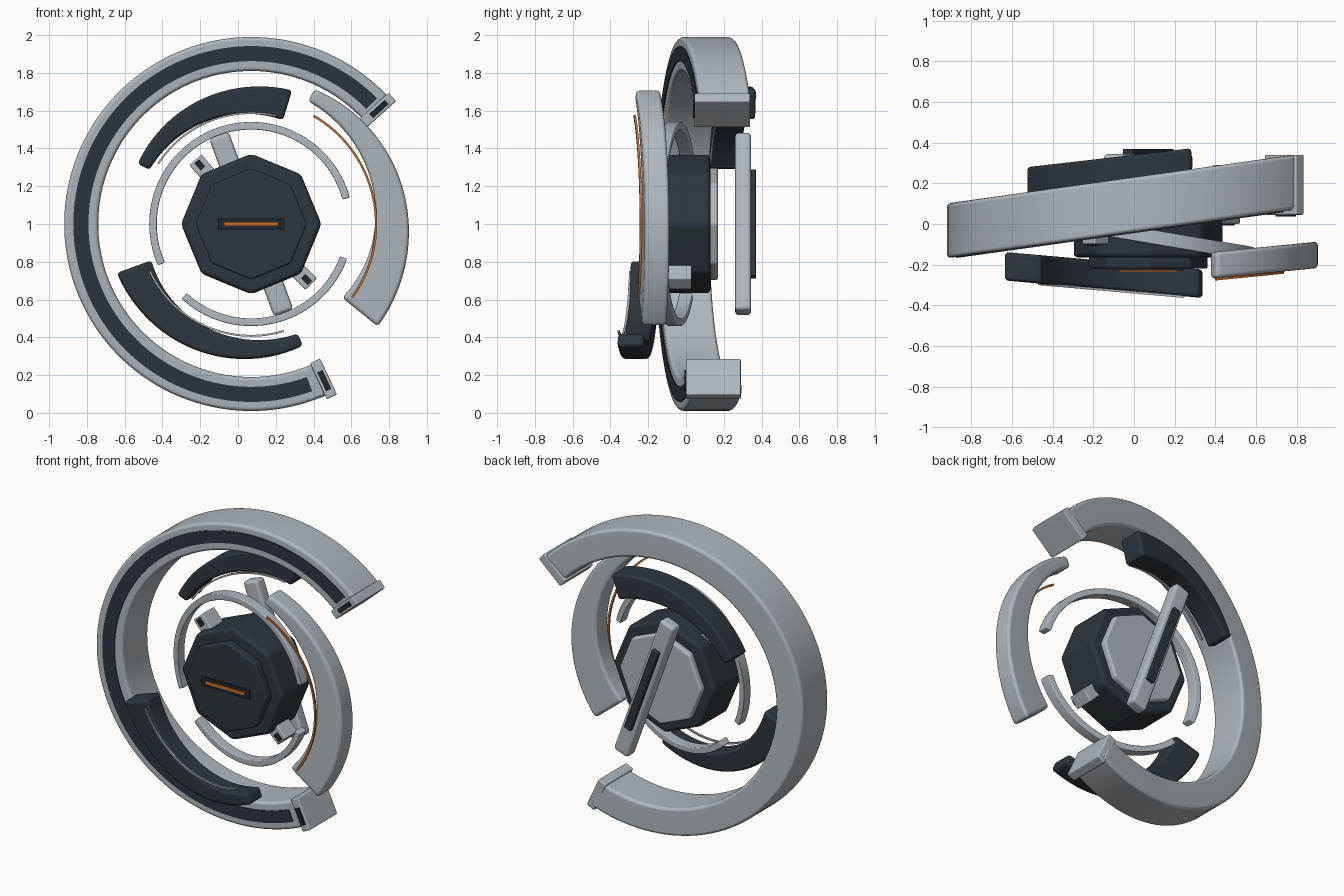
import bpy, bmesh, math
from mathutils import Matrix, Vector

if "Cube" in bpy.data.objects:
    bpy.data.objects.remove(bpy.data.objects["Cube"])

CX, CZ = 0.07, 1.0  # shared axis of all rings


def material(name, rgb):
    m = bpy.data.materials.new(name)
    m.diffuse_color = (*rgb, 1)
    m.use_nodes = True
    m.node_tree.nodes["Principled BSDF"].inputs["Base Color"].default_value = m.diffuse_color
    return m


LIGHT = material("light_grey", (0.43, 0.48, 0.52))
DARK = material("dark_slate", (0.026, 0.037, 0.047))
BLACK = material("deep_slate", (0.015, 0.02, 0.026))
ORANGE = material("orange", (0.58, 0.16, 0.025))


def finish(name, bm, mat, bevel):
    """Round the sharp edges, then make a smooth-shaded object."""
    bmesh.ops.recalc_face_normals(bm, faces=bm.faces)
    if bevel:
        sharp = [e for e in bm.edges if e.calc_face_angle(0) > math.radians(30)]
        bmesh.ops.bevel(bm, geom=sharp, offset=bevel, segments=3, profile=0.5,
                        affect='EDGES', clamp_overlap=True)
    me = bpy.data.meshes.new(name)
    bm.to_mesh(me)
    bm.free()
    me.materials.append(mat)
    ob = bpy.data.objects.new(name, me)
    bpy.context.collection.objects.link(ob)
    bpy.ops.object.select_all(action='DESELECT')
    bpy.context.view_layer.objects.active = ob
    ob.select_set(True)
    bpy.ops.object.shade_smooth_by_angle(angle=math.radians(35))
    if bevel:
        wn = ob.modifiers.new("weighted_normals", 'WEIGHTED_NORMAL')
        wn.keep_sharp = True
    return ob


def arc(name, mat, a0, a1, outer, inner, y, slope, depth, bevel=0.0, n=48):
    """Arc of rectangular section; radii run from start to end, y leans with x."""
    bm = bmesh.new()
    rows = []
    for i in range(n + 1):
        t = i / n
        a = math.radians(a0 + (a1 - a0) * t)
        ro = outer[0] + (outer[1] - outer[0]) * t
        ri = inner[0] + (inner[1] - inner[0]) * t
        row = []
        for r, s in ((ro, -1), (ro, 1), (ri, 1), (ri, -1)):
            x = r * math.cos(a)
            row.append(bm.verts.new((CX + x, y + slope * x + s * depth / 2,
                                     CZ + r * math.sin(a))))
        rows.append(row)
    for p, q in zip(rows, rows[1:]):
        for k in range(4):
            bm.faces.new((p[k], p[(k + 1) % 4], q[(k + 1) % 4], q[k]))
    bm.faces.new(rows[0])
    bm.faces.new(rows[-1])
    return finish(name, bm, mat, bevel)


def box(name, mat, r, angle, length, width, y0, y1, bevel=0.0):
    """Box at polar position (r, angle), long side along the radius."""
    a = math.radians(angle)
    bm = bmesh.new()
    bmesh.ops.create_cube(bm, size=1)
    m = (Matrix.Translation(Vector((CX + r * math.cos(a), (y0 + y1) / 2, CZ + r * math.sin(a))))
         @ Matrix.Rotation(-a, 4, 'Y') @ Matrix.Diagonal((length, y1 - y0, width, 1)))
    bmesh.ops.transform(bm, matrix=m, verts=bm.verts)
    return finish(name, bm, mat, bevel)


def octagon(name, mat, radius, y0, y1, bevel):
    bm = bmesh.new()
    bmesh.ops.create_cone(bm, cap_ends=True, segments=8, radius1=radius,
                          radius2=radius, depth=y1 - y0)
    m = Matrix.Translation((CX, (y0 + y1) / 2, CZ)) @ Matrix.Rotation(math.pi / 2, 4, 'X')
    bmesh.ops.transform(bm, matrix=m, verts=bm.verts)
    return finish(name, bm, mat, bevel)


# Large outer ring with its dark front band
arc("outer_ring", LIGHT, 42, 295, (0.99, 0.99), (0.81, 0.81), 0.105, 0.14, 0.27, 0.02, 96)
arc("outer_ring_band", DARK, 45, 290, (0.942, 0.942), (0.862, 0.862), -0.031, 0.14, 0.008, 0, 96)

# Blocks closing the two ring ends, each with a slot
for label, ang, r, y0, y1 in (("upper", 42, 0.90, 0.045, 0.34), ("lower", -65, 0.905, 0.0, 0.29)):
    box(label + "_end_block", LIGHT, r, ang, 0.21, 0.06, y0, y1, 0.008)
    box(label + "_end_slot", BLACK, r + 0.01, ang, 0.11, 0.03, y0 - 0.008, y0 + 0.001)

# Tapered floating armour arcs with thin inlay wires
arc("upper_dark_arc", DARK, 73, 152, (0.74, 0.68), (0.575, 0.61), 0.268, 0.115, 0.16, 0.02)
arc("upper_arc_wire", LIGHT, 77, 147, (0.592, 0.592), (0.582, 0.582), 0.185, 0.115, 0.012)
arc("lower_dark_arc", DARK, 200, 293, (0.757, 0.70), (0.563, 0.63), -0.27, -0.088, 0.14, 0.02)
arc("lower_arc_wire", LIGHT, 205, 287, (0.597, 0.597), (0.587, 0.587), -0.342, -0.088, 0.012)
arc("side_light_arc", LIGHT, 65, -39, (0.787, 0.862), (0.716, 0.62), -0.235, 0.10, 0.13, 0.02)
arc("side_arc_wire", ORANGE, 60, -36, (0.667, 0.667), (0.655, 0.655), -0.305, 0.10, 0.012)

# Thin inner ring in two pieces
for label, a0, a1 in (("upper", 15, 204), ("lower", 227, 340)):
    arc(label + "_inner_ring", LIGHT, a0, a1, (0.54, 0.54), (0.50, 0.50), -0.06, -0.17, 0.07, 0.006, 64)

# Octagonal core
octagon("core_body", DARK, 0.372, -0.165, 0.13, 0.025)
octagon("core_front_plate", DARK, 0.295, -0.22, -0.16, 0.012)
octagon("core_back_plate", LIGHT, 0.30, 0.12, 0.17, 0.015)
box("core_slot", BLACK, 0, 0, 0.35, 0.06, -0.228, -0.219)
box("core_light", ORANGE, 0, 0, 0.29, 0.022, -0.237, -0.227)

# Small lugs on the core rim
for label, ang in (("upper", 131), ("lower", -45)):
    box(label + "_lug", LIGHT, 0.385, ang, 0.13, 0.085, -0.10, 0.03, 0.008)
    box(label + "_lug_slot", BLACK, 0.415, ang, 0.05, 0.032, -0.108, -0.099)

# Slanted bar at the back with a dark inlay
box("back_bar", LIGHT, 0, 110, 1.0, 0.11, 0.26, 0.345, 0.02)
box("back_bar_inlay", DARK, 0, 110, 0.60, 0.05, 0.34, 0.37, 0.005)
